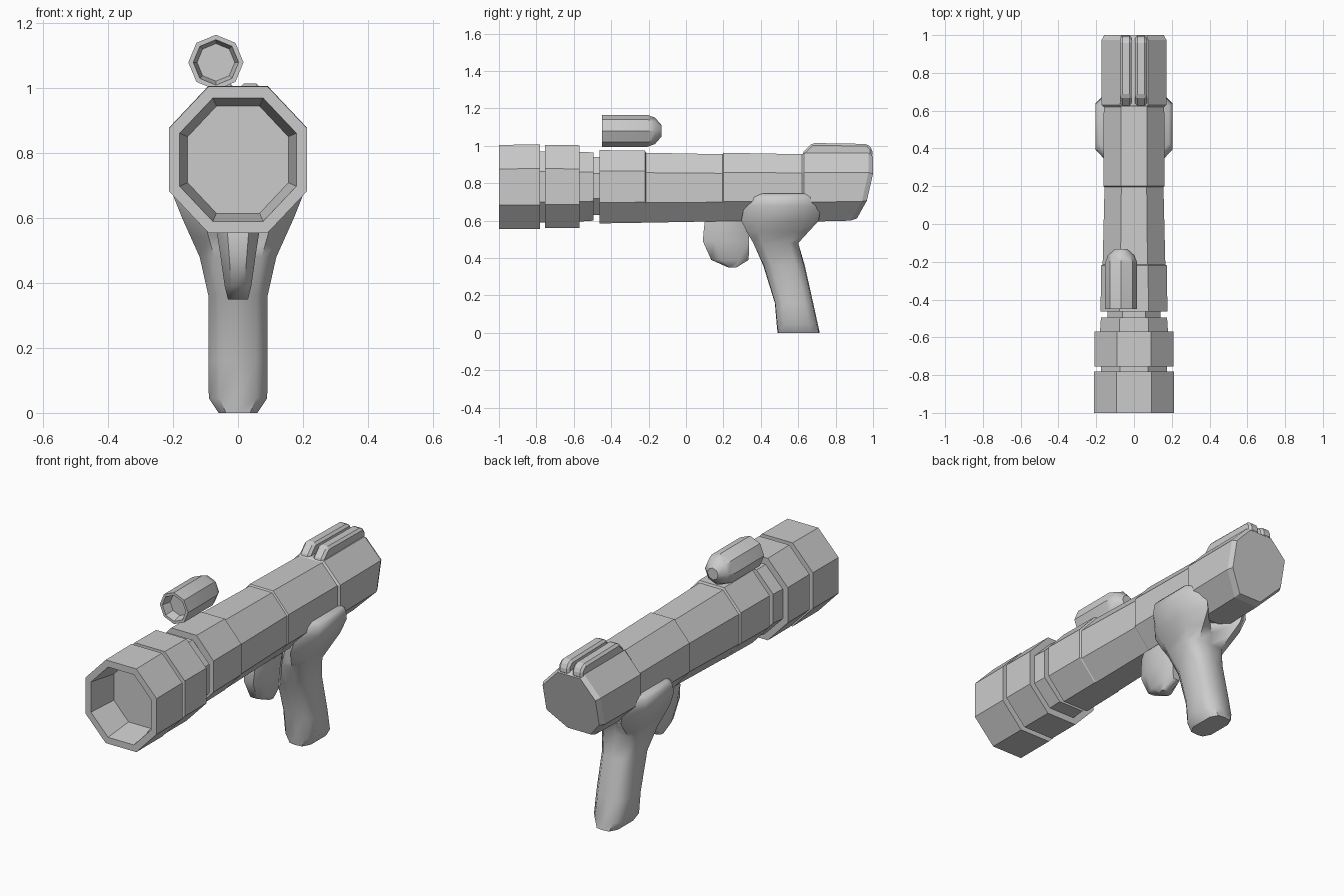
import bpy, bmesh, math


def make_object(name, bm, smooth=None):
    bmesh.ops.recalc_face_normals(bm, faces=bm.faces)
    me = bpy.data.meshes.new(name)
    bm.to_mesh(me)
    bm.free()
    ob = bpy.data.objects.new(name, me)
    bpy.context.collection.objects.link(ob)
    if smooth:
        bpy.ops.object.select_all(action='DESELECT')
        bpy.context.view_layer.objects.active = ob
        ob.select_set(True)
        bpy.ops.object.shade_smooth_by_angle(angle=math.radians(smooth))
    return ob


def loft(name, rings, smooth=None):
    """Bridge equal-length closed rings and cap both ends."""
    bm = bmesh.new()
    vs = [[bm.verts.new(p) for p in r] for r in rings]
    n = len(vs[0])
    for a, b in zip(vs, vs[1:]):
        for i in range(n):
            j = (i + 1) % n
            bm.faces.new((a[i], a[j], b[j], b[i]))
    bm.faces.new(vs[0])
    bm.faces.new(vs[-1])
    return make_object(name, bm, smooth)


def octagon(y, hw, lo, hi, k=0.43, slant=0.0):
    """Flat-topped octagon across y; slant rakes the lower half forward."""
    c, hh = (lo + hi) / 2, (hi - lo) / 2
    pts = [(k, 1), (1, k), (1, -k), (k, -1), (-k, -1), (-1, -k), (-1, k), (-k, 1)]
    out = []
    for u, w in pts:
        z = c + w * hh
        out.append((u * hw, y - slant * max(0, 0.86 - z) ** 2, z))
    return out


# Muzzle with open bore, and its second collar
loft("muzzle", [octagon(*r) for r in (
    (-0.84, 0.155, 0.615, 0.945), (-1, 0.18, 0.59, 0.97), (-1, 0.213, 0.555, 1.005),
    (-0.78, 0.213, 0.555, 1.007), (-0.78, 0.175, 0.59, 0.97), (-0.755, 0.175, 0.59, 0.97),
    (-0.755, 0.21, 0.56, 1.005), (-0.57, 0.21, 0.56, 1.003), (-0.57, 0.18, 0.595, 0.967),
    (-0.495, 0.175, 0.6, 0.965), (-0.495, 0.14, 0.63, 0.94), (-0.45, 0.14, 0.63, 0.94))])

# Main tube, stepping down in panels to the raked rear end
loft("tube", [octagon(*r) for r in (
    (-0.462, 0.177, 0.585, 0.977), (-0.22, 0.174, 0.589, 0.974), (-0.215, 0.166, 0.589, 0.963),
    (0.195, 0.156, 0.597, 0.955), (0.2, 0.162, 0.597, 0.963), (0.62, 0.16, 0.603, 0.955),
    (0.63, 0.171, 0.594, 0.961), (0.975, 0.171, 0.6, 0.961, 0.43, 1.4),
    (1.0, 0.158, 0.612, 0.945, 0.43, 1.4))])

# Pair of rails above the rear end
rail_profile = [(0.62, 0.94), (0.63, 0.97), (0.675, 1.015), (0.97, 1.01), (0.995, 0.985), (0.998, 0.94)]
for side, x in (("left", -0.043), ("right", 0.037)):
    rail = loft("rail_" + side, [[(x + dx, y, z) for y, z in rail_profile] for dx in (-0.031, 0.031)])
    bev = rail.modifiers.new("bevel", 'BEVEL')
    bev.width, bev.segments = 0.012, 1


# Sight: eight-sided cup with a domed back
def ring8(y, r):
    return [(-0.068 + r * math.cos(i * math.pi / 4), y, 1.08 + r * math.sin(i * math.pi / 4))
            for i in range(8)]


loft("sight", [ring8(*p) for p in (
    (-0.40, 0.058), (-0.45, 0.07), (-0.45, 0.085), (-0.205, 0.085),
    (-0.165, 0.07), (-0.132, 0.032))], smooth=40)


# Pistol grip: forks at the top into two arms hugging the tube
def grip_ring(z, hw, f, b, cf, cb):
    m = (b - f) * 0.2
    half = [(0.62, f), (1, f + m), (1, b - m), (0.62, b)]
    return ([(0, cf, z)] + [(u * hw, y, z) for u, y in half] + [(0, cb, z)]
            + [(-u * hw, y, z) for u, y in reversed(half)])


loft("grip", [grip_ring(*r) for r in (
    (0.0, 0.06, 0.495, 0.71, 0.49, 0.715), (0.045, 0.09, 0.488, 0.70, 0.485, 0.705),
    (0.16, 0.091, 0.477, 0.675, 0.475, 0.68), (0.36, 0.091, 0.417, 0.63, 0.413, 0.635),
    (0.48, 0.118, 0.36, 0.60, 0.37, 0.60), (0.54, 0.145, 0.325, 0.655, 0.40, 0.61),
    (0.60, 0.172, 0.296, 0.71, 0.43, 0.60), (0.68, 0.204, 0.312, 0.72, 0.43, 0.60),
    (0.725, 0.203, 0.33, 0.71, 0.43, 0.60), (0.744, 0.185, 0.36, 0.69, 0.43, 0.60))], smooth=50)


# Trigger: rounded tapering block under the tube
def trigger_ring(z, hw, f, b):
    m = (b - f) * 0.25
    return [(-hw * 0.5, f, z), (hw * 0.5, f, z), (hw, f + m, z), (hw, b - m, z),
            (hw * 0.5, b, z), (-hw * 0.5, b, z), (-hw, b - m, z), (-hw, f + m, z)]


loft("trigger", [trigger_ring(*r) for r in (
    (0.35, 0.031, 0.225, 0.27), (0.39, 0.041, 0.135, 0.335), (0.49, 0.055, 0.09, 0.337),
    (0.56, 0.066, 0.096, 0.337), (0.63, 0.07, 0.105, 0.337))], smooth=50)
